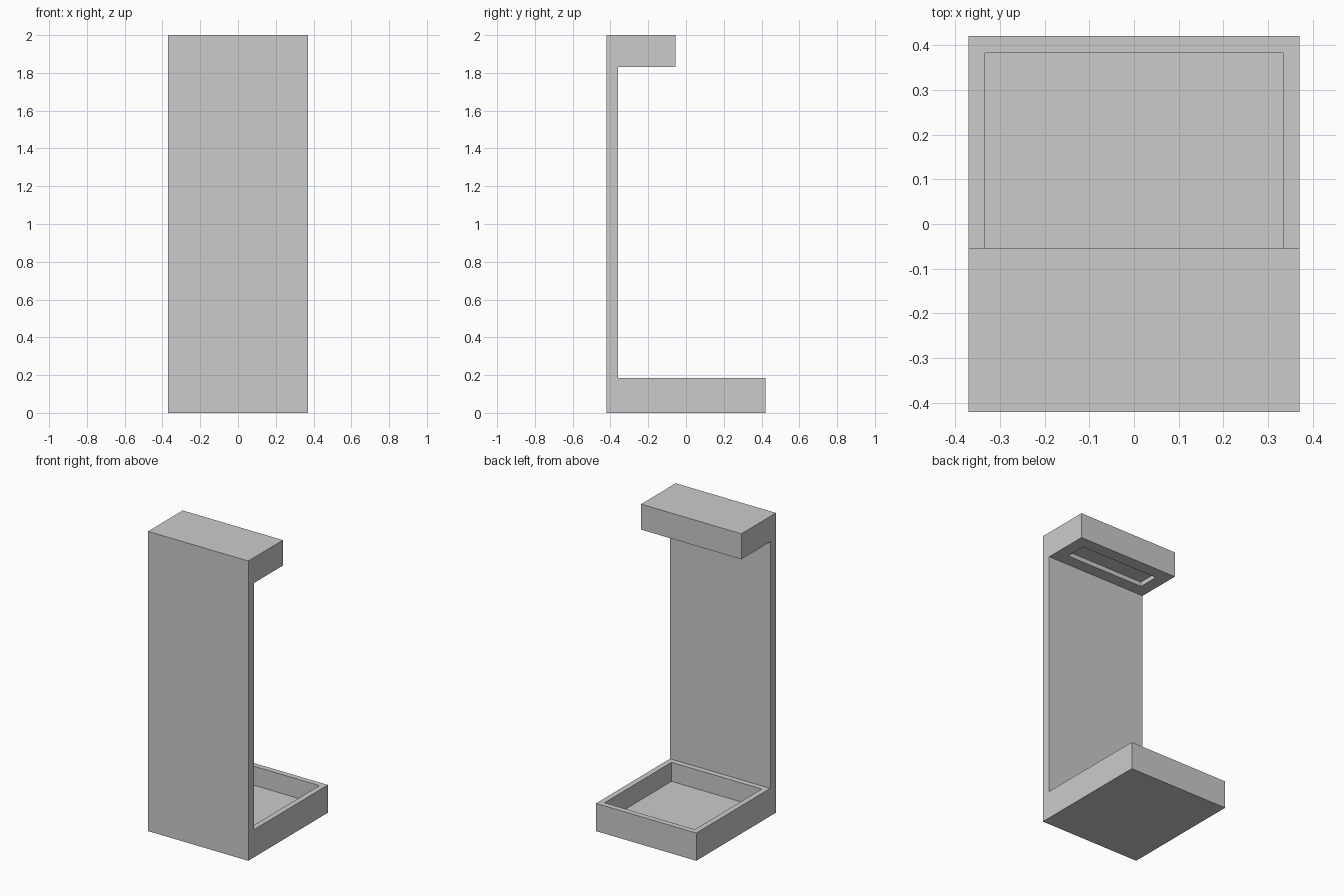
import bpy, bmesh
from mathutils import Vector

if "Cube" in bpy.data.objects:
    bpy.data.objects.remove(bpy.data.objects["Cube"])

HALF_W = 0.37
# side profile (y, z): base tray, upright panel, top head
PROFILE = [(-0.42, 0), (0.42, 0), (0.42, 0.185), (-0.36, 0.185),
           (-0.36, 1.83), (-0.055, 1.83), (-0.055, 2), (-0.42, 2)]

bm = bmesh.new()

# extrude the profile across the width
side = bm.faces.new([bm.verts.new((-HALF_W, y, z)) for y, z in PROFILE])
ext = bmesh.ops.extrude_face_region(bm, geom=[side], use_keep_orig=True)
new_verts = [g for g in ext["geom"] if isinstance(g, bmesh.types.BMVert)]
bmesh.ops.translate(bm, verts=new_verts, vec=(2 * HALF_W, 0, 0))
bmesh.ops.recalc_face_normals(bm, faces=bm.faces[:])


def recess(z, rim, depth):
    """Sink a rectangular pocket into the horizontal face at height z."""
    bm.normal_update()
    face = next(f for f in bm.faces if all(abs(v.co.z - z) < 1e-4 for v in f.verts))
    normal = face.normal.copy()
    bmesh.ops.inset_individual(bm, faces=[face], thickness=rim, use_even_offset=True)
    cap = bmesh.ops.extrude_discrete_faces(bm, faces=[face])["faces"][0]
    bmesh.ops.translate(bm, verts=cap.verts[:], vec=-normal * depth)


recess(0.185, 0.037, 0.127)   # drip tray in the base
recess(1.83, 0.082, 0.03)     # slot under the head

bmesh.ops.recalc_face_normals(bm, faces=bm.faces[:])
mesh = bpy.data.meshes.new("dispenser_stand")
bm.to_mesh(mesh)
bm.free()
stand = bpy.data.objects.new("dispenser_stand", mesh)
bpy.context.collection.objects.link(stand)
